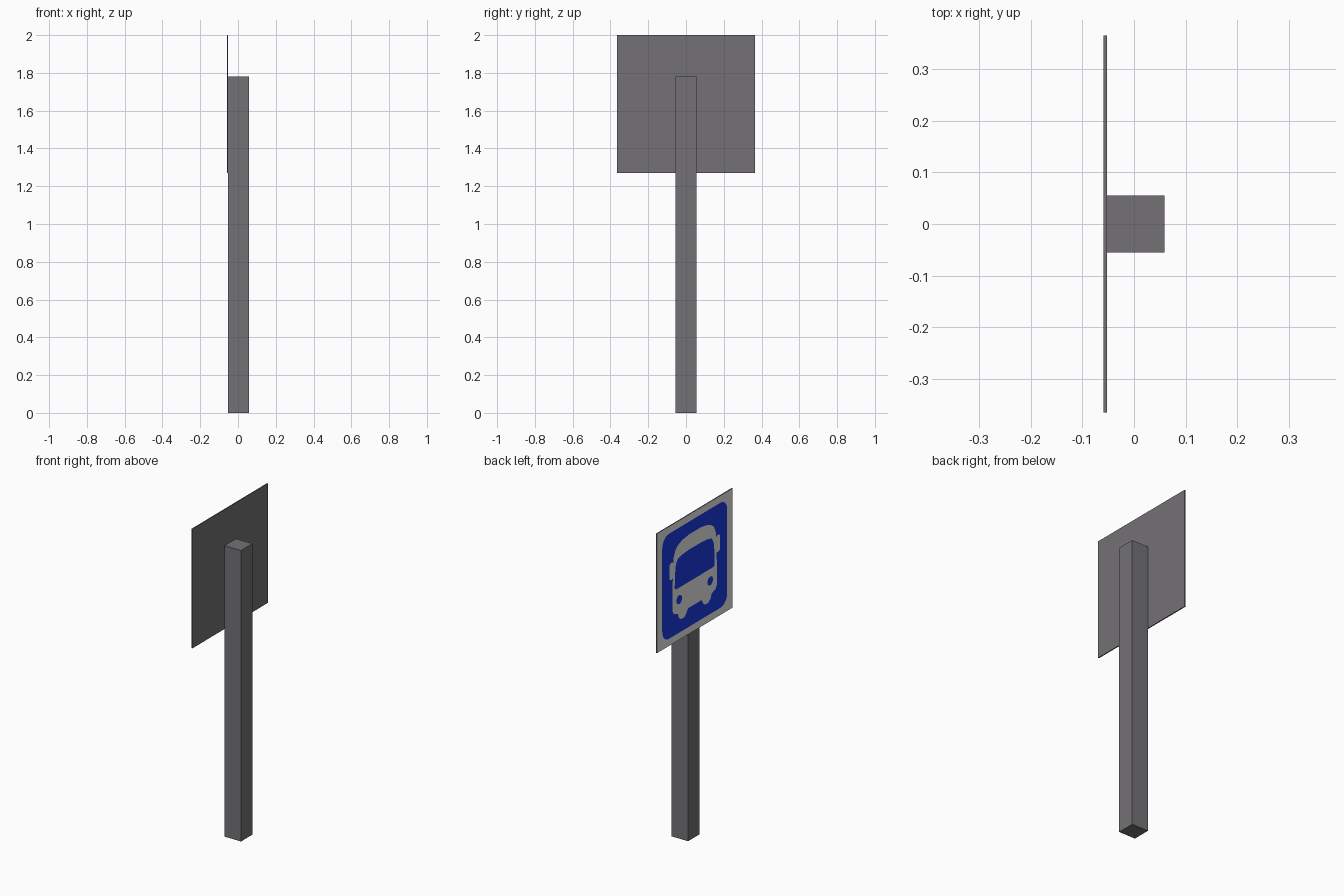
import bpy, bmesh, math
from mathutils import Vector
from mathutils.geometry import delaunay_2d_cdt

if "Cube" in bpy.data.objects:
    bpy.data.objects.remove(bpy.data.objects["Cube"])

SIZE, BASE = 0.73, 1.27       # sign side length, height of its lower edge
FRONT, BACK = -0.059, -0.0525  # sign thickness along x


def material(name, rgb):
    m = bpy.data.materials.new(name)
    m.diffuse_color = (*rgb, 1)
    m.use_nodes = True
    m.node_tree.nodes["Principled BSDF"].inputs["Base Color"].default_value = m.diffuse_color
    return m


grey = material("post grey", (0.172, 0.165, 0.175))
white = material("sign white", (0.78, 0.80, 0.78))
blue = material("sign blue", (0.009, 0.044, 0.76))
GREY, WHITE, BLUE = 0, 1, 2


def make_object(name, bm, *mats):
    bmesh.ops.recalc_face_normals(bm, faces=bm.faces)
    mesh = bpy.data.meshes.new(name)
    bm.to_mesh(mesh)
    bm.free()
    for m in mats:
        mesh.materials.append(m)
    ob = bpy.data.objects.new(name, mesh)
    bpy.context.collection.objects.link(ob)
    return ob


def box(lo, hi):
    bm = bmesh.new()
    bmesh.ops.create_cube(bm, size=1)
    for v in bm.verts:
        v.co = [(a + b) / 2 + c * (b - a) for a, b, c in zip(lo, hi, v.co)]
    return bm


def rounded(u0, v0, u1, v1, r, steps=6):
    pts = []
    for cu, cv, a0 in ((u1 - r, v0 + r, 270), (u1 - r, v1 - r, 0),
                       (u0 + r, v1 - r, 90), (u0 + r, v0 + r, 180)):
        for i in range(steps + 1):
            a = math.radians(a0 + 90 * i / steps)
            pts.append((cu + r * math.cos(a), cv + r * math.sin(a)))
    return pts


def circle(u, v, r, n=16):
    return [(u + r * math.cos(i * math.tau / n), v + r * math.sin(i * math.tau / n))
            for i in range(n)]


def flip(outline):
    """Mirror left to right, keeping the outline counter-clockwise."""
    return [(1 - u, v) for u, v in reversed(outline)]


def mirrored(half):
    """Complete a clockwise left half outline with its right half."""
    return (half + flip(half))[::-1]


# Square post
make_object("post", box((BACK, -0.055, 0), (0.059, 0.055, 1.78)), grey)

# Painted outlines in 0..1 sign units, later ones painted over earlier ones
border = [(0, 0), (1, 0), (1, 1), (0, 1)]
field = rounded(0.07, 0.06, 0.93, 0.94, 0.09)
bus_body = mirrored([
    (0.41, 0.22), (0.385, 0.18), (0.36, 0.163), (0.32, 0.163), (0.29, 0.185), (0.275, 0.225),
    (0.225, 0.24), (0.207, 0.27), (0.207, 0.42), (0.211, 0.62), (0.222, 0.72), (0.245, 0.772),
    (0.285, 0.803), (0.34, 0.822), (0.42, 0.833)])
windscreen = mirrored([
    (0.25, 0.437), (0.235, 0.455), (0.238, 0.56), (0.25, 0.645), (0.274, 0.683),
    (0.32, 0.698), (0.42, 0.706)])
side_mirror = rounded(0.163, 0.54, 0.223, 0.685, 0.029)
headlight = circle(0.295, 0.337, 0.037)
layers = [(border, WHITE), (field, BLUE), (side_mirror, WHITE), (flip(side_mirror), WHITE),
          (bus_body, WHITE), (windscreen, BLUE), (headlight, BLUE), (flip(headlight), BLUE)]

# Sign panel: the face towards -x is cut along the painted outlines
bm = box((FRONT, -SIZE / 2, BASE), (BACK, SIZE / 2, BASE + SIZE))
front = min(bm.faces, key=lambda f: f.calc_center_median().x)
bmesh.ops.delete(bm, geom=[front], context='FACES_ONLY')
points, polys = [], []
for outline, _ in layers:
    polys.append(list(range(len(points), len(points) + len(outline))))
    points += [Vector(p) for p in outline]
verts, _, faces, _, _, sources = delaunay_2d_cdt(points, [], polys, 1, 1e-5)
sheet = [bm.verts.new((FRONT, (0.5 - p.x) * SIZE, BASE + p.y * SIZE)) for p in verts]
for face, source in zip(faces, sources):
    f = bm.faces.new([sheet[i] for i in face])
    f.material_index = layers[max(source)][1]
bmesh.ops.remove_doubles(bm, verts=bm.verts, dist=1e-5)
make_object("sign_panel", bm, grey, white, blue)
